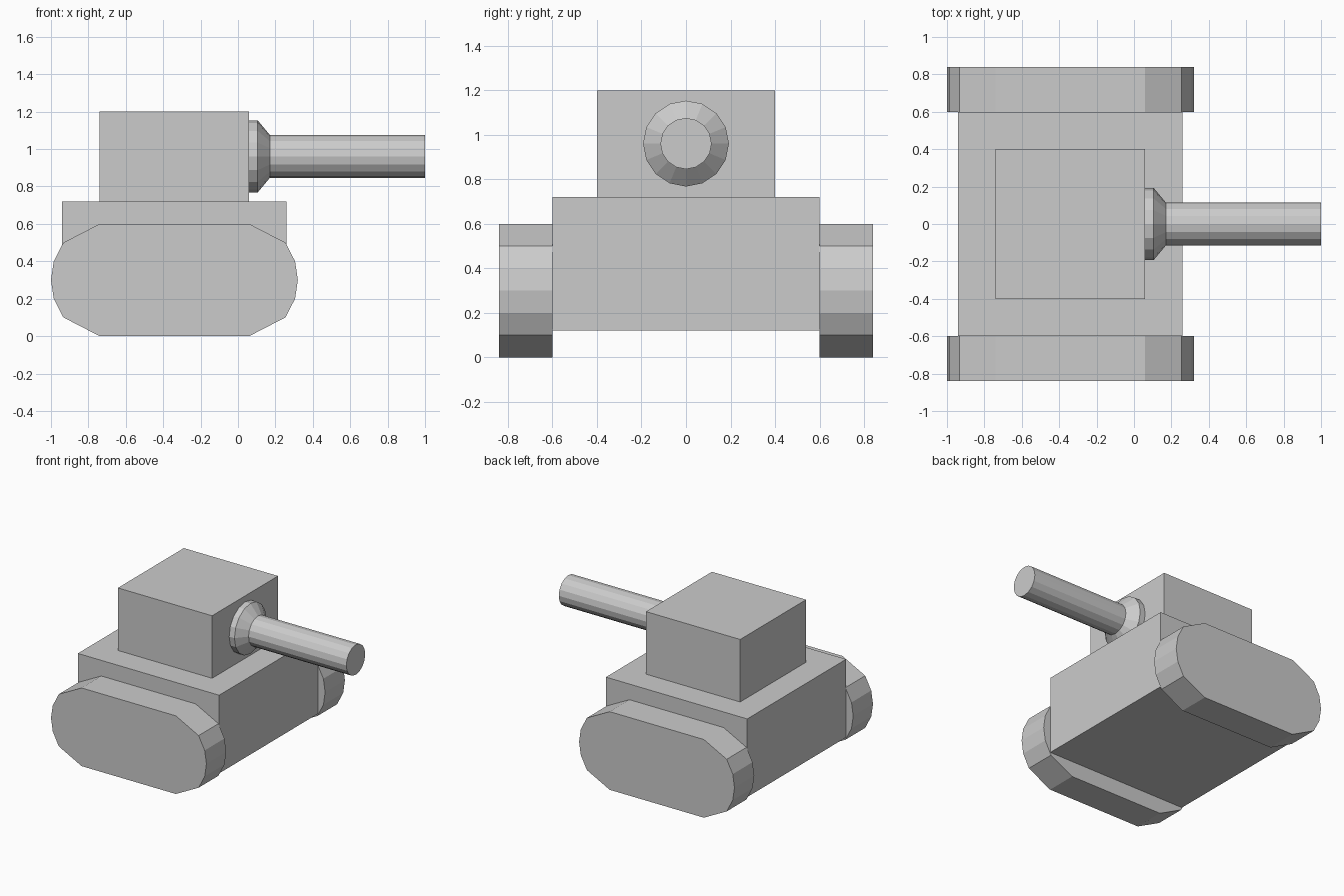
import bpy, bmesh
from math import sin, cos, pi, sqrt

if "Cube" in bpy.data.objects:
    bpy.data.objects.remove(bpy.data.objects["Cube"])


def make_object(name, bm):
    bmesh.ops.recalc_face_normals(bm, faces=bm.faces)
    mesh = bpy.data.meshes.new(name)
    bm.to_mesh(mesh)
    bm.free()
    obj = bpy.data.objects.new(name, mesh)
    bpy.context.collection.objects.link(obj)
    return obj


def box(name, lo, hi):
    bm = bmesh.new()
    bmesh.ops.create_cube(bm, size=1)
    for v in bm.verts:
        v.co = [l + (c + 0.5) * (h - l) for c, l, h in zip(v.co, lo, hi)]
    return make_object(name, bm)


def lathe_x(name, profile, z, sides=16):
    """Capped rings along x from (x, radius) pairs."""
    bm = bmesh.new()
    rings = [[bm.verts.new((x, r * cos(2 * pi * i / sides), z + r * sin(2 * pi * i / sides)))
              for i in range(sides)] for x, r in profile]
    for a, b in zip(rings, rings[1:]):
        for i in range(sides):
            j = (i + 1) % sides
            bm.faces.new((a[i], a[j], b[j], b[i]))
    bm.faces.new(rings[0])
    bm.faces.new(rings[-1])
    return make_object(name, bm)


def track(name, y0, y1):
    """Straight run with elliptical ends, extruded across y."""
    mid, half, reach, r = -0.34, 0.40, 0.26, 0.30
    heights = [k * 0.1 for k in range(-3, 4)]
    end = [(half + reach * sqrt(max(0, 1 - (h / r) ** 2)), h) for h in heights]
    outline = end + [(-x, h) for x, h in reversed(end)]
    bm = bmesh.new()
    face = bm.faces.new([bm.verts.new((mid + x, y0, r + h)) for x, h in outline])
    out = bmesh.ops.extrude_face_region(bm, geom=[face], use_keep_orig=True)
    for v in out["geom"]:
        if isinstance(v, bmesh.types.BMVert):
            v.co.y = y1
    return make_object(name, bm)


# Body
box("hull", (-0.94, -0.6, 0.12), (0.26, 0.6, 0.72))
box("turret", (-0.74, -0.4, 0.72), (0.06, 0.4, 1.2))

# Gun: flared collar stepping down to the barrel
lathe_x("gun_barrel", [(0.06, 0.193), (0.105, 0.193), (0.17, 0.115), (1.0, 0.115)], 0.961)

# Tracks on both sides
for side, s in (("right", -1), ("left", 1)):
    track(side + "_track", s * 0.6, s * 0.84)
